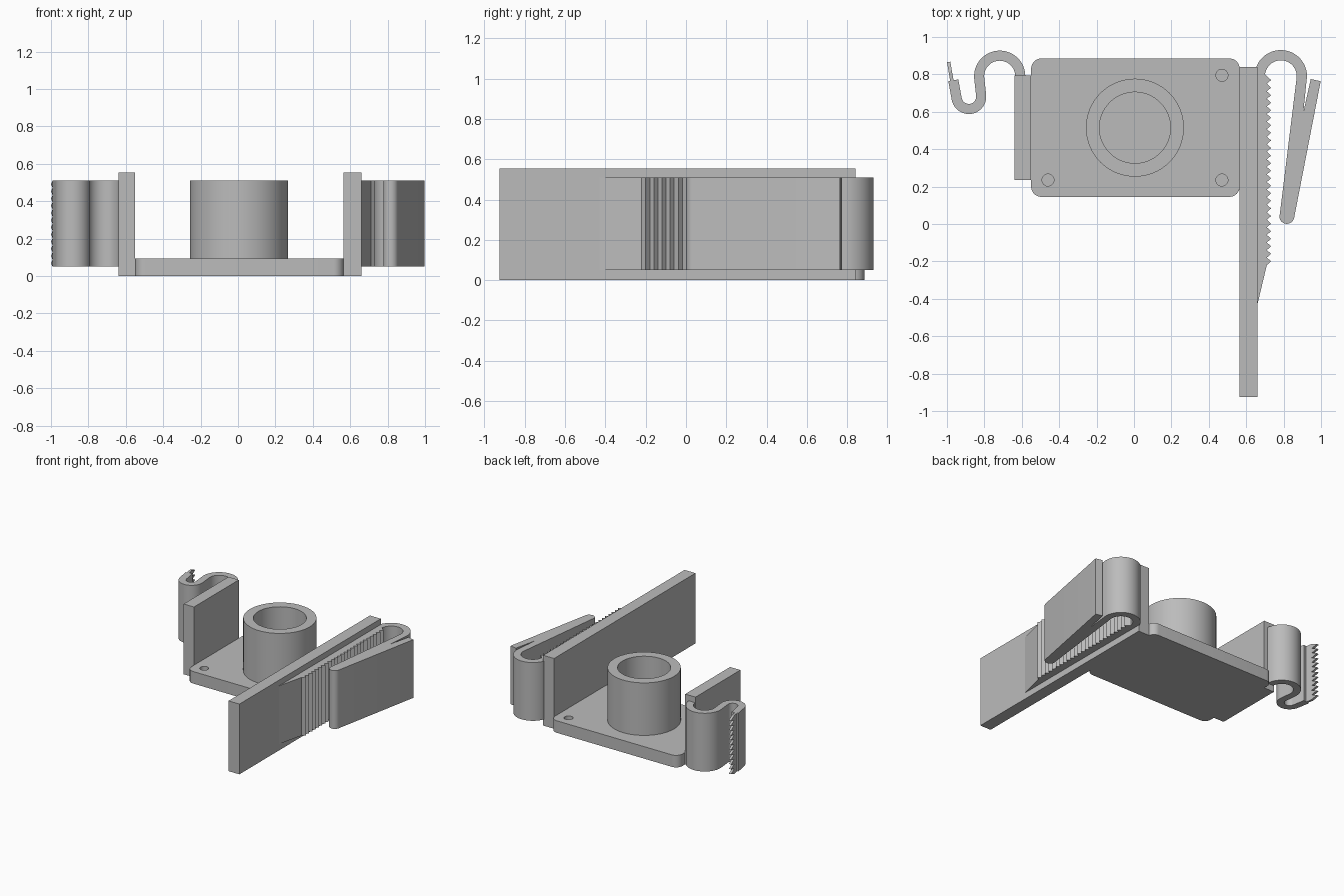
import bpy, bmesh
from math import sin, cos, radians
from mathutils import Vector

cube = bpy.data.objects.get("Cube")
if cube:
    bpy.data.objects.remove(cube, do_unlink=True)

grey = bpy.data.materials.new("plain grey")
grey.use_nodes = True
grey.diffuse_color = (0.5, 0.5, 0.5, 1)
grey.node_tree.nodes["Principled BSDF"].inputs["Base Color"].default_value = (0.5, 0.5, 0.5, 1)

WALL_TOP = 0.555
CLIP_LOW, CLIP_HIGH = 0.05, 0.51


def arc(cx, cy, r, start, end, n=24):
    """Points along a circular arc, angles in degrees."""
    angles = [radians(start + (end - start) * i / n) for i in range(n + 1)]
    return [(cx + r * cos(a), cy + r * sin(a)) for a in angles]


def extrude(name, outline, offset, place=lambda p: (p[0], p[1], 0)):
    """Solid made by sweeping a closed outline along an offset."""
    bm = bmesh.new()
    face = bm.faces.new([bm.verts.new(place(p)) for p in outline])
    swept = bmesh.ops.extrude_face_region(bm, geom=[face], use_keep_orig=True)
    moved = [g for g in swept["geom"] if isinstance(g, bmesh.types.BMVert)]
    bmesh.ops.translate(bm, verts=moved, vec=offset)
    bmesh.ops.recalc_face_normals(bm, faces=bm.faces)
    mesh = bpy.data.meshes.new(name)
    bm.to_mesh(mesh)
    bm.free()
    mesh.materials.append(grey)
    obj = bpy.data.objects.new(name, mesh)
    bpy.context.collection.objects.link(obj)
    return obj


def prism(name, outline, low, high):
    return extrude(name, outline, (0, 0, high - low), lambda p: (p[0], p[1], low))


def box(name, x0, x1, y0, y1, low, high):
    return prism(name, [(x0, y0), (x1, y0), (x1, y1), (x0, y1)], low, high)


def ribbon(path, width):
    """Outline of a strip of even width along a centre path."""
    pts = [Vector(p) for p in path]
    left, right = [], []
    for i, p in enumerate(pts):
        along = (pts[min(i + 1, len(pts) - 1)] - pts[max(i - 1, 0)]).normalized()
        side = Vector((-along.y, along.x)) * width / 2
        left.append(tuple(p + side))
        right.append(tuple(p - side))
    return left + right[::-1]


def cut(obj, cutter):
    """Subtract the cutter, bake the result and drop the cutter."""
    mod = obj.modifiers.new("cut", "BOOLEAN")
    mod.operation = "DIFFERENCE"
    mod.solver = "EXACT"
    mod.object = cutter
    bpy.context.view_layer.update()
    baked = bpy.data.meshes.new_from_object(
        obj.evaluated_get(bpy.context.evaluated_depsgraph_get()))
    obj.modifiers.clear()
    obj.data = baked
    bpy.data.objects.remove(cutter, do_unlink=True)


def smooth(obj):
    bpy.ops.object.select_all(action="DESELECT")
    obj.select_set(True)
    bpy.context.view_layer.objects.active = obj
    bpy.ops.object.shade_smooth_by_angle(angle=radians(25))


def disc(x, y, r, n=64):
    return arc(x, y, r, 0, 360, n)[:-1]


# Base plate with rounded corners and three blind screw holes
X0, X1, Y0, Y1, R = -0.55, 0.565, 0.145, 0.885, 0.055
outline = (arc(X1 - R, Y1 - R, R, 0, 90, 8) + arc(X0 + R, Y1 - R, R, 90, 180, 8)
           + arc(X0 + R, Y0 + R, R, 180, 270, 8) + arc(X1 - R, Y0 + R, R, 270, 360, 8))
base = prism("base_plate", outline, 0, 0.095)
for x, y in [(0.47, 0.795), (0.47, 0.235), (-0.46, 0.235)]:
    cut(base, prism("hole_cutter", disc(x, y, 0.032, 32), 0.02, 0.2))
smooth(base)

# Hollow round socket
socket = prism("socket", disc(0.005, 0.515, 0.262), 0.09, CLIP_HIGH)
cut(socket, prism("bore_cutter", disc(0.005, 0.515, 0.19), 0.095, 0.6))
smooth(socket)

# Side walls
box("short_wall", -0.64, -0.55, 0.235, 0.795, 0, WALL_TOP)
box("long_wall", 0.565, 0.66, -0.925, 0.84, 0, WALL_TOP)

# Ratchet rack on the long wall, with a tapered lead-in
TEETH, TOP, BOTTOM = 25, 0.79, -0.22
pitch = (TOP - BOTTOM) / TEETH
rack = [(0.655, -0.43), (0.66, -0.43), (0.71, BOTTOM)]
for i in range(TEETH):
    y = BOTTOM + i * pitch
    rack += [(0.733, y + pitch * 0.5), (0.71, y + pitch)]
rack += [(0.7, 0.8), (0.655, 0.8)]
prism("ratchet_rack", rack, CLIP_LOW, CLIP_HIGH)

# Sprung lever: arch over the rack, then a long wedge with a finger tab
lever = arc(0.785, 0.79, 0.14, 158, 0) + [(0.905, 0.595), (0.945, 0.775), (0.998, 0.763)]
lever += arc(0.817, 0.041, 0.04, -10, -172, 12)
lever += arc(0.785, 0.79, 0.085, -5, 180) + [(0.7, 0.78), (0.655, 0.78), (0.655, 0.84)]
smooth(prism("sprung_lever", lever, CLIP_LOW, CLIP_HIGH))

# S-shaped hook on the short wall
path = [(-0.608, 0.785)] + arc(-0.718, 0.79, 0.11, 0, 186)
path += arc(-0.883, 0.681, 0.066, 6, -170) + [(-0.966, 0.768)]
smooth(prism("curved_hook", ribbon(path, 0.054), CLIP_LOW, CLIP_HIGH))

# Thin saw blade on the hook end, teeth pointing back
COUNT = 12
step = (CLIP_HIGH - CLIP_LOW) / COUNT
blade = [(0.0, CLIP_HIGH), (0.0, CLIP_LOW), (0.055, CLIP_LOW)]
for i in range(COUNT):
    z = CLIP_LOW + i * step
    blade += [(0.105, z + step / 2), (0.055, z + step)]
extrude("saw_blade", blade, (0.018, 0.003, 0),
        lambda p: (-0.982 - 0.17 * p[0], 0.76 + p[0], p[1]))
